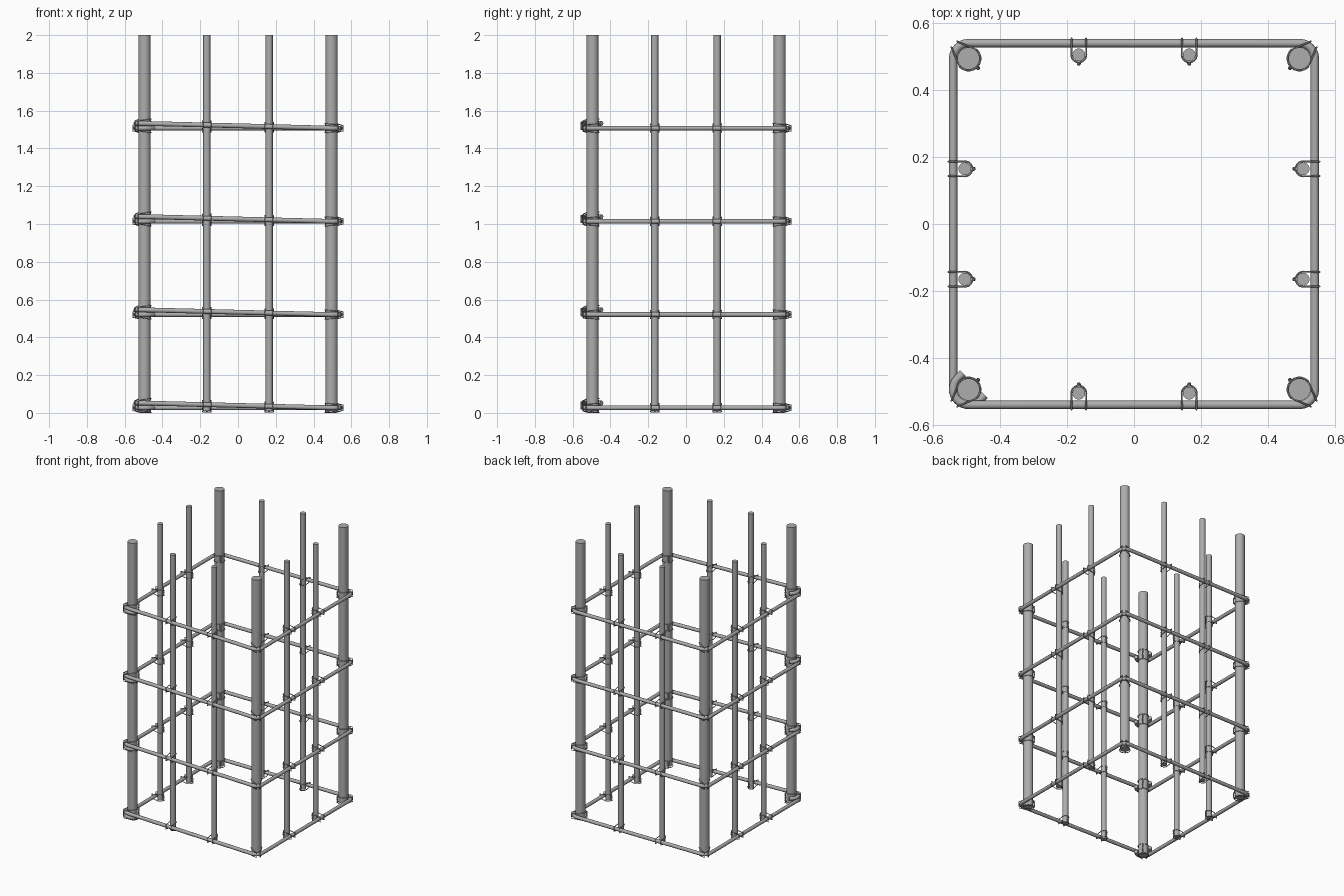
import bpy
from math import cos, sin, pi, radians, atan2
from mathutils import Vector

if "Cube" in bpy.data.objects:
    bpy.data.objects.remove(bpy.data.objects["Cube"])

C = 0.495          # corner bar centre
R = 0.046          # stirrup bend radius
LEG = C + R        # stirrup leg centreline
TUBE = 0.0125
LEVELS = [0.027 + 0.4935 * i for i in range(4)]

steel = bpy.data.materials.new("dark_steel")
steel.diffuse_color = (0.42, 0.42, 0.42, 1)
steel.use_nodes = True
steel.node_tree.nodes["Principled BSDF"].inputs["Base Color"].default_value = steel.diffuse_color


def finish(name, angle):
    ob = bpy.context.object
    ob.name = name
    ob.data.materials.clear()
    ob.data.materials.append(steel)
    bpy.ops.object.shade_smooth_by_angle(angle=radians(angle))


def bar(name, x, y, r):
    z0 = 0.01
    bpy.ops.mesh.primitive_cylinder_add(vertices=32, radius=r, depth=2 - z0,
                                        location=(x, y, (2 + z0) / 2))
    finish(name, 40)


def wire(name, paths, r, res):
    """Round wire through one or more (points, closed) paths, as a mesh."""
    cu = bpy.data.curves.new(name, 'CURVE')
    cu.dimensions = '3D'
    cu.bevel_depth = r
    cu.bevel_resolution = res
    cu.use_fill_caps = True
    for pts, closed in paths:
        s = cu.splines.new('POLY')
        s.points.add(len(pts) - 1)
        for p, q in zip(s.points, pts):
            p.co = (*q, 1)
        s.use_cyclic_u = closed
    ob = bpy.data.objects.new(name, cu)
    bpy.context.collection.objects.link(ob)
    bpy.ops.object.select_all(action='DESELECT')
    ob.select_set(True)
    bpy.context.view_layer.objects.active = ob
    bpy.ops.object.convert(target='MESH')
    finish(name, 50)


def arc(cx, cy, a0, a1, z, n=10):
    out = []
    for i in range(n + 1):
        a = radians(a0 + (a1 - a0) * i / n)
        out.append((cx + R * cos(a), cy + R * sin(a), z))
    return out


def stirrup(z):
    """Square loop with two overlapping hooks at the front left corner."""
    top = z + 2 * TUBE
    t = 0.016
    first = arc(-C, -C, 135, 270, top, 14)
    x, y, _ = first[0]
    pts = [(x + t, y + t, top)] + first
    pts += arc(C, -C, 270, 360, z)
    pts += arc(C, C, 0, 90, z)
    pts += arc(-C, C, 90, 180, z)
    pts += arc(-C, -C, 180, 315, z, 14)
    x, y, _ = pts[-1]
    return pts + [(x + t, y + t, z)]


def tie(x, y, out, z, h, r, reach, spread):
    """Saddle tie: wraps the bar above and below the stirrup, plus a twist."""
    o = Vector((cos(out), sin(out), 0))
    s = Vector((-sin(out), cos(out), 0))
    c = Vector((x, y, z))
    up = Vector((0, 0, 1))
    half = [c + s * r * cos(a) - o * r * sin(a)
            for a in [pi * i / 10 for i in range(11)]]

    def outer(side, heights):
        return [c + o * reach + s * spread * side + up * h * k for k in heights]

    loop = [p + up * h for p in half] + outer(-1, (0.7, 0, -0.7))
    loop += [p - up * h for p in reversed(half)] + outer(1, (-0.7, 0, 0.7))
    paths = [(loop, True)]
    # twisted pair on the inner face of the bar
    k = c - o * (r + 0.004)
    for ph in (0, pi):
        twist = []
        for i in range(17):
            a = i * pi / 4 + ph
            twist.append(k + (o * cos(a) + s * sin(a)) * 0.0035
                         + up * h * (i / 8 - 1))
        paths.append((twist, False))
    return paths


# Vertical bars: (x, y, outward angle)
corners = [(sx * C, sy * C, atan2(sy, sx)) for sx in (-1, 1) for sy in (-1, 1)]
M = 0.506
middles = []
for k in (-0.165, 0.165):
    middles += [(k, -M, -pi / 2), (k, M, pi / 2), (-M, k, pi), (M, k, 0)]

for x, y, a in corners:
    bar("corner_bar", x, y, 0.033)
for x, y, a in middles:
    bar("middle_bar", x, y, 0.019)

# Stirrups and wire ties at each level
for z in LEVELS:
    wire("stirrup", [(stirrup(z), False)], TUBE, 4)
    ties = []
    for x, y, a in corners:
        hook = x < 0 and y < 0
        ties += tie(x, y, a, z + (TUBE if hook else 0),
                    0.036 if hook else 0.024, 0.036, R + TUBE + 0.002, 0.012)
    for x, y, a in middles:
        # front leg climbs towards the hooks
        dz = 2 * TUBE * (C - x) / (2 * C) if y == -M else 0
        ties += tie(x, y, a, z + dz, 0.022, 0.0225,
                    LEG + TUBE + 0.002 - M, 0.0215)
    wire("wire_ties", ties, 0.0027, 1)
